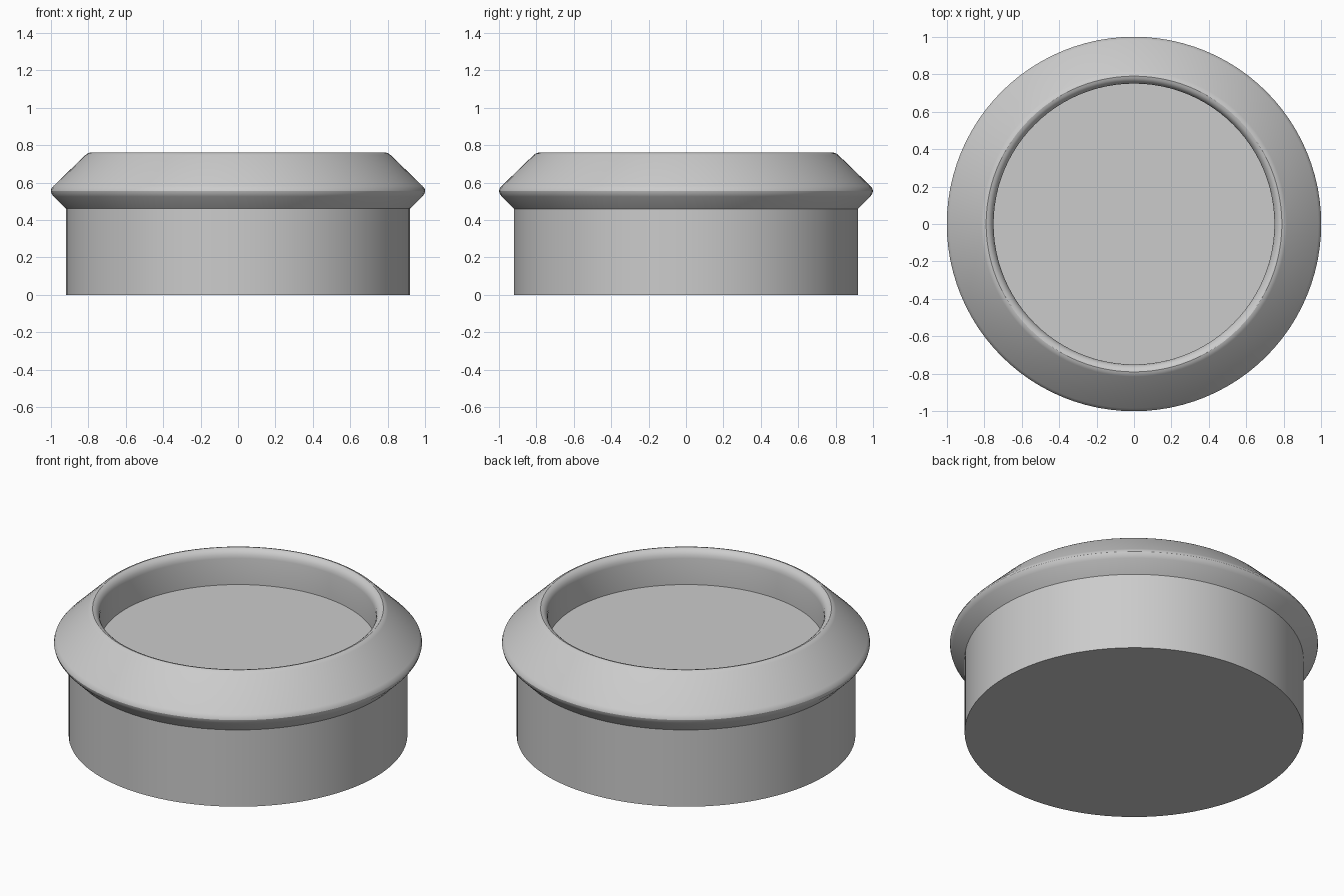
import bpy, bmesh, math

cube = bpy.data.objects.get("Cube")
if cube:
    bpy.data.objects.remove(cube, do_unlink=True)

GREY = (0.6, 0.6, 0.6, 1)
grey = bpy.data.materials.new("plain grey")
grey.use_nodes = True
grey.diffuse_color = GREY
grey.node_tree.nodes["Principled BSDF"].inputs["Base Color"].default_value = GREY


def lathe(name, profile, segments=96):
    """Turn an (r, z) profile around the z axis into one smooth object."""
    bm = bmesh.new()
    verts = [bm.verts.new((r, 0, z)) for r, z in profile]
    edges = [bm.edges.new(pair) for pair in zip(verts, verts[1:])]
    bmesh.ops.spin(bm, geom=verts + edges, axis=(0, 0, 1), cent=(0, 0, 0),
                   angle=math.tau, steps=segments, use_duplicate=False)
    bmesh.ops.remove_doubles(bm, verts=bm.verts, dist=0.0005)
    bmesh.ops.recalc_face_normals(bm, faces=bm.faces)
    mesh = bpy.data.meshes.new(name)
    bm.to_mesh(mesh)
    bm.free()
    mesh.materials.append(grey)
    obj = bpy.data.objects.new(name, mesh)
    bpy.context.collection.objects.link(obj)
    bpy.ops.object.select_all(action="DESELECT")
    obj.select_set(True)
    bpy.context.view_layer.objects.active = obj
    bpy.ops.object.shade_smooth_by_angle(angle=math.radians(30))
    return obj


# One closed outline: base, drum wall, flared collar, rounded lip, recessed floor
drum = [(0, 0), (0.92, 0), (0.92, 0.46)]
collar = [(0.985, 0.525), (0.996, 0.541), (1, 0.556), (0.996, 0.569), (0.985, 0.582)]
lip = [(0.815, 0.747), (0.803, 0.756), (0.79, 0.76), (0.776, 0.756),
       (0.763, 0.745), (0.754, 0.73), (0.75, 0.71)]
recess = [(0.75, 0.553), (0, 0.553)]
lathe("collared_drum", drum + collar + lip + recess)
